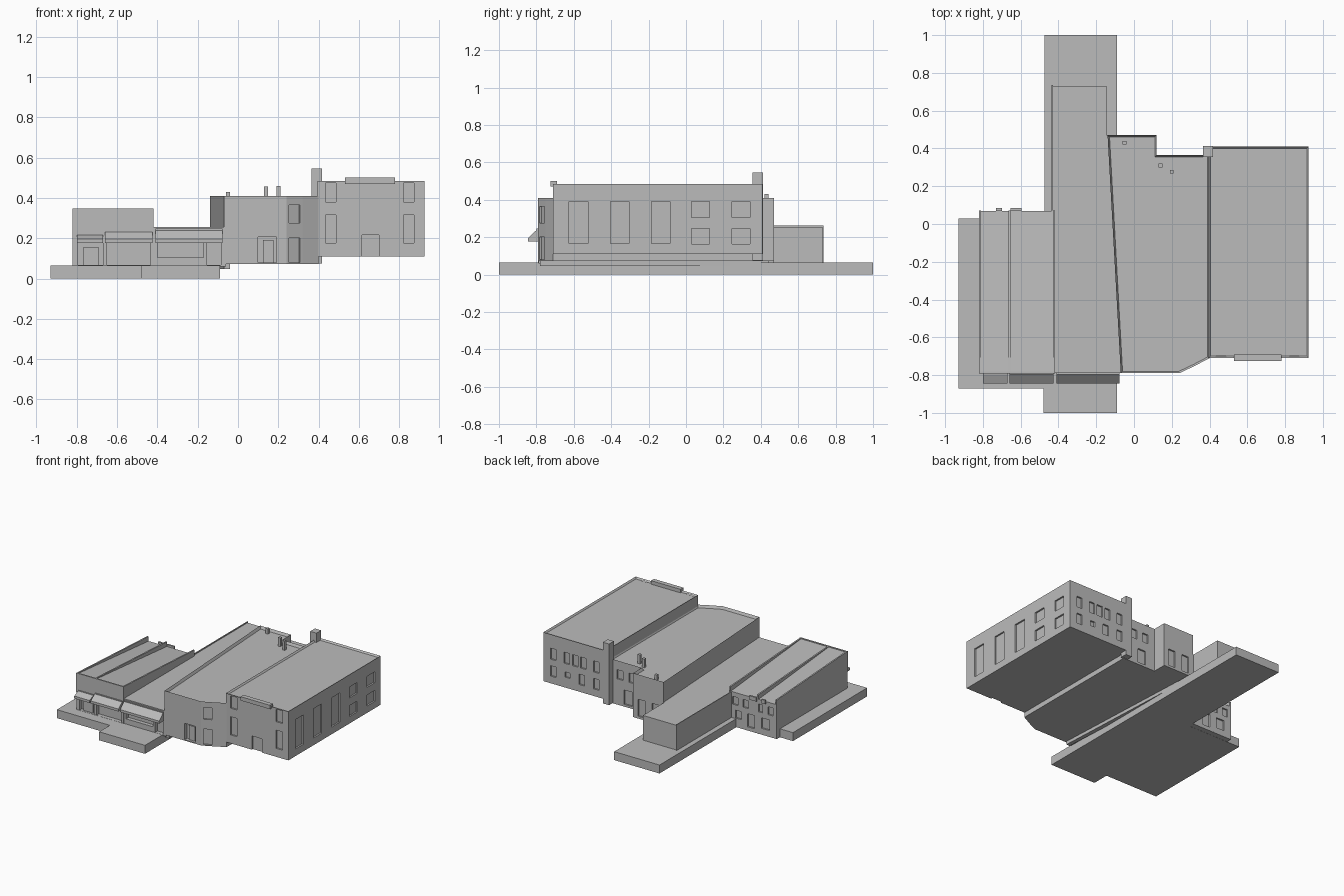
import bpy, bmesh
from mathutils import Matrix, Vector

cube = bpy.data.objects.get("Cube")
if cube:
    bpy.data.objects.remove(cube, do_unlink=True)

gray = bpy.data.materials.new("plain gray")
gray.use_nodes = True
gray.diffuse_color = (0.5, 0.5, 0.5, 1)
gray.node_tree.nodes["Principled BSDF"].inputs["Base Color"].default_value = (0.5, 0.5, 0.5, 1)


def finish(bm, name):
    bmesh.ops.recalc_face_normals(bm, faces=bm.faces)
    mesh = bpy.data.meshes.new(name)
    bm.to_mesh(mesh)
    bm.free()
    mesh.materials.append(gray)
    ob = bpy.data.objects.new(name, mesh)
    bpy.context.collection.objects.link(ob)
    return ob


def extrude(bm, points, offset):
    face = bm.faces.new([bm.verts.new(p) for p in points])
    out = bmesh.ops.extrude_face_region(bm, geom=[face])["geom"]
    bmesh.ops.translate(bm, verts=[g for g in out if isinstance(g, bmesh.types.BMVert)], vec=offset)
    return [g for g in out if isinstance(g, bmesh.types.BMFace) and len(g.verts) == len(points)]


def block(name, plan, z0, z1, rim=0, drop=0):
    """Extruded floor plan, optionally with a roof sunk behind a parapet."""
    bm = bmesh.new()
    extrude(bm, [(x, y, z0) for x, y in plan], (0, 0, z1 - z0))
    if rim:
        bmesh.ops.recalc_face_normals(bm, faces=bm.faces)
        roof = max(bm.faces, key=lambda f: f.calc_center_median().z)
        bmesh.ops.inset_region(bm, faces=[roof], thickness=rim, use_even_offset=True)
        bmesh.ops.translate(bm, verts=roof.verts, vec=(0, 0, -drop))
    return finish(bm, name)


def rect(x0, x1, y0, y1):
    return [(x0, y0), (x1, y0), (x1, y1), (x0, y1)]


def box(name, x0, x1, y0, y1, z0, z1):
    return block(name, rect(x0, x1, y0, y1), z0, z1)


def side_profile(name, x0, x1, yz):
    """A y-z outline stretched along x."""
    bm = bmesh.new()
    extrude(bm, [(x0, y, z) for y, z in yz], (x1 - x0, 0, 0))
    return finish(bm, name)


def wall_cut(start, end, a, b, z0, z1, depth=0.012):
    """Corner points of a recess between distances a and b along a wall."""
    s, e = Vector((*start, 0)), Vector((*end, 0))
    d = (e - s).normalized()
    n = Vector((d.y, -d.x, 0))
    plan = [s + d * a + n * 0.03, s + d * b + n * 0.03, s + d * b - n * depth, s + d * a - n * depth]
    return [p + Vector((0, 0, z0)) for p in plan], z1 - z0


def carve(ob, cuts):
    bm = bmesh.new()
    for points, height in cuts:
        extrude(bm, points, (0, 0, height))
    cutter = finish(bm, "cutter")
    cutter.hide_render = True
    mod = ob.modifiers.new("recesses", 'BOOLEAN')
    mod.object = cutter
    mod.solver = 'EXACT'
    bpy.context.view_layer.objects.active = ob
    bpy.ops.object.modifier_apply(modifier=mod.name)
    bpy.data.objects.remove(cutter, do_unlink=True)


def front_cut(x0, x1, y, z0, z1, depth=0.012):
    return wall_cut((0, y), (1, y), x0, x1, z0, z1, depth)


def back_cut(x0, x1, y, z0, z1, depth=0.012):
    return wall_cut((0, y), (-1, y), -x1, -x0, z0, z1, depth)


# Paved base
block("paved_base", [(-.93, -.87), (-.48, -.87), (-.48, -1), (-.09, -1),
                     (-.09, 1), (-.475, 1), (-.475, .03), (-.93, .03)], 0, .065)

# Low shops with sloping roof and raised party walls
F, B = -.79, .07
shops = side_profile("left_shops", -.815, -.42, [(F, .001), (B, .001), (B, .265), (F, .342)])
cuts = [front_cut(-.795, -.67, F, .066, .18, .03), front_cut(-.65, -.435, F, .066, .18, .03)]
for x in (-.79, -.7, -.58, -.49):
    cuts.append(back_cut(x, x + .045, B, .17, .23))
for x0, x1, z0, z1 in ((-.76, -.69, .05, .13), (-.63, -.57, .03, .13), (-.52, -.47, .07, .13)):
    cuts.append(back_cut(x0, x1, B, z0, z1))
carve(shops, cuts)
for x in (-.82, -.665, -.43):
    side_profile("party_wall", x, x + .011, [(F, .001), (B + .002, .001), (B + .002, .3), (F, .347)])
box("shop_front_parapet", -.82, -.419, F - .002, F + .008, .2, .347)
box("shop_door", -.77, -.69, F + .015, F + .031, .065, .155)
for x, w in ((-.73, .03), (-.655, .06)):
    box("rear_vent", x, x + w, B, B + .014, .25, .28)

# Long single-storey shop
long_shop = block("long_shop", [(-.425, -.788), (-.06, -.788), (-.135, .47), (-.145, .47),
                                (-.145, .73), (-.432, .73)], .06, .255)
carve(long_shop, [front_cut(-.4, -.17, -.788, .105, .19, .03),
                  front_cut(-.155, -.085, -.788, .066, .19, .03)])
box("long_shop_edge", -.436, -.43, B, .735, .06, .263)

# Awnings
for x0, x1, top in ((-.8, -.67, .22), (-.66, -.425, .237), (-.41, -.078, .247)):
    side_profile("awning", x0, x1, [(F, top), (-.845, .195), (-.845, .176), (F, .176)])
    box("awning_rail", x0, x1, F - .008, F, top - .012, top)

# Central hall
hall_plan = [(-.07, -.79), (.24, -.79), (.32, -.752), (.4, -.71),
             (.4, .365), (.12, .365), (.12, .47), (-.14, .47)]
hall = block("central_hall", hall_plan, .072, .41, .01, .02)
bend = hall_plan[1], hall_plan[2]
carve(hall, [front_cut(.1, .19, -.79, .08, .205, .03),
             wall_cut(*bend, .015, .075, .08, .2), wall_cut(*bend, .015, .075, .275, .365),
             back_cut(.18, .23, .365, .27, .34), back_cut(.28, .33, .365, .27, .34),
             back_cut(.2, .27, .365, .09, .2),
             back_cut(-.1, -.04, .47, .09, .22), back_cut(.02, .08, .47, .09, .22)])
box("entrance_door", .125, .175, -.772, -.758, .08, .19)
block("hall_footing", [(-.07, -.78), (-.04, -.78), (-.1, .44), (-.135, .44)], .047, .075)

# Roof vents and chimney
for x, y, top in ((-.05, .43, .43), (.14, .31, .457), (.2, .277, .46)):
    box("roof_vent", x - .01, x + .01, y - .01, y + .01, .38, top)
box("chimney", .365, .418, .355, .412, .075, .545)

# Tall block
L, R, S, N = .395, .925, -.71, .41
tall = block("tall_block", rect(L, R, S, N), .11, .485, .01, .012)
cuts = []
for x in (.435, .822):
    cuts += [front_cut(x, x + .052, S, .38, .475), front_cut(x, x + .052, S, .175, .315)]
cuts.append(front_cut(.615, .7, S, .1, .215))
side = (R, 0), (R, 1)
for y in (-.625, -.405, -.185):
    cuts.append(wall_cut(*side, y, y + .1, .165, .39))
for y in (.03, .245):
    cuts += [wall_cut(*side, y, y + .096, z, z + .084) for z in (.163, .306)]
for x in (.84, .725, .655, .585, .475):
    cuts.append(back_cut(x - .024, x + .024, N, .295, .38))
for x in (.84, .6, .475):
    cuts.append(back_cut(x - .024, x + .024, N, .165, .245))
cuts.append(back_cut(.7, .74, N, .19, .23))
carve(tall, cuts)
box("front_parapet", .53, .78, S - .015, S + .02, .47, .5)
